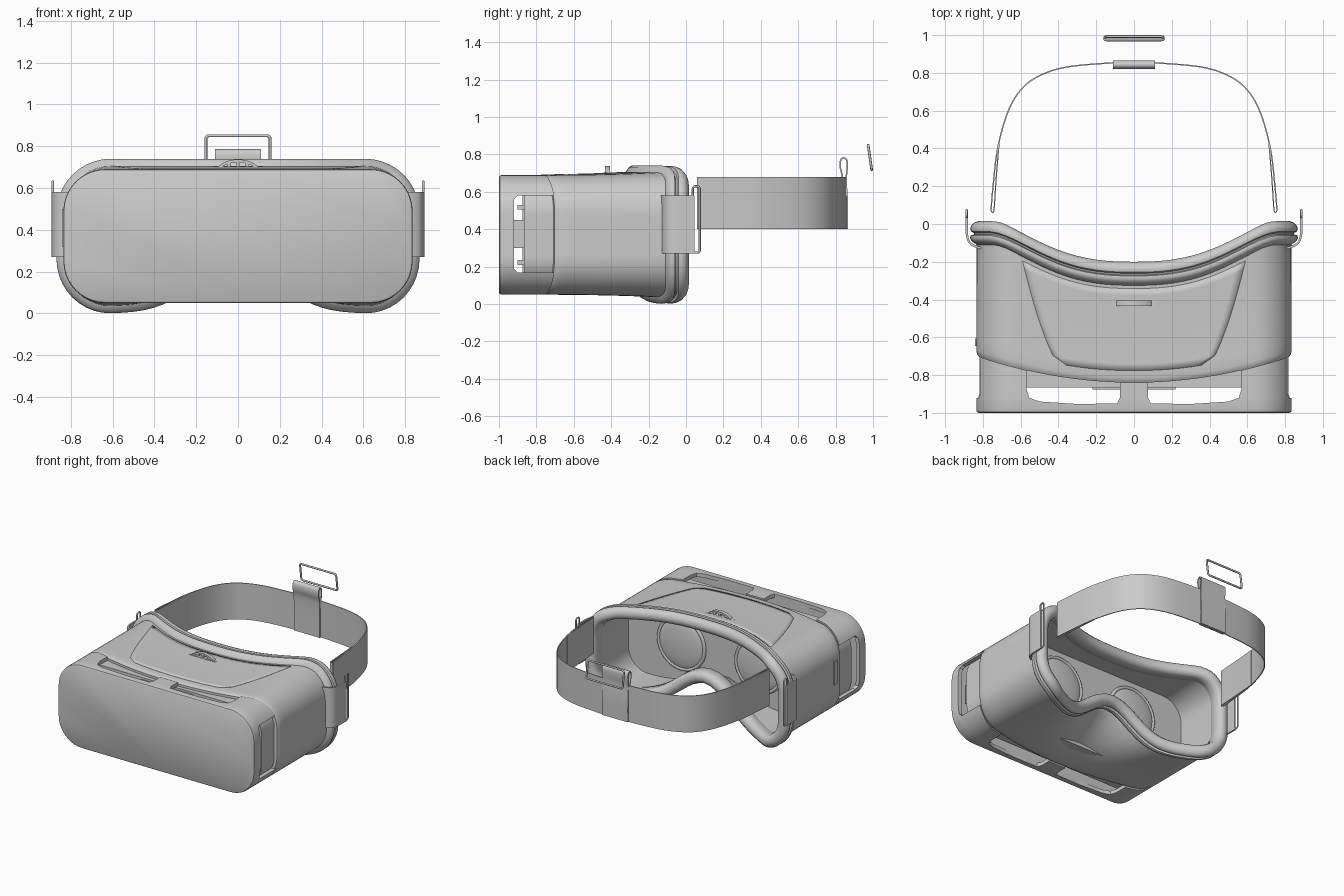
import bpy, bmesh, math
from mathutils import Vector

if "Cube" in bpy.data.objects:
    bpy.data.objects.remove(bpy.data.objects["Cube"])

MAPS = {'x': lambda a, b, c: (c, a, b),   # path in yz, depth along x
        'y': lambda a, b, c: (a, c, b),   # path in xz, depth along y
        'z': lambda a, b, c: (a, b, c)}   # path in xy, depth along z


def loft(name, rings, angle=35):
    bm = bmesh.new()
    vs = [[bm.verts.new(p) for p in r] for r in rings]
    n = len(rings[0])
    for a, b in zip(vs, vs[1:]):
        for i in range(n):
            bm.faces.new((a[i], a[(i + 1) % n], b[(i + 1) % n], b[i]))
    bm.faces.new(vs[0])
    bm.faces.new(vs[-1])
    return finish(name, bm, angle)


def finish(name, bm, angle=35):
    bmesh.ops.recalc_face_normals(bm, faces=bm.faces)
    me = bpy.data.meshes.new(name)
    bm.to_mesh(me)
    bm.free()
    ob = bpy.data.objects.new(name, me)
    bpy.context.collection.objects.link(ob)
    smooth(ob, angle)
    return ob


def smooth(ob, angle=35):
    bpy.ops.object.select_all(action='DESELECT')
    ob.select_set(True)
    bpy.context.view_layer.objects.active = ob
    bpy.ops.object.shade_smooth_by_angle(angle=math.radians(angle))


def prism(name, pts, lo, hi, axis):
    return loft(name, [[MAPS[axis](a, b, c) for a, b in pts] for c in (lo, hi)])


def box(name, x0, x1, y0, y1, z0, z1):
    return prism(name, [(x0, y0), (x1, y0), (x1, y1), (x0, y1)], z0, z1, 'z')


def spline(pts, n=6):
    out = []
    for i in range(len(pts) - 1):
        p = [Vector(pts[min(max(i + k, 0), len(pts) - 1)]) for k in (-1, 0, 1, 2)]
        for j in range(n):
            t = j / n
            out.append(0.5 * (2 * p[1] + (p[2] - p[0]) * t + (2 * p[0] - 5 * p[1] + 4 * p[2] - p[3]) * t * t
                              + (3 * p[1] - p[0] - 3 * p[2] + p[3]) * t ** 3))
    return out + [Vector(pts[-1])]


def ribbon(name, pts, thick, lo, hi, axis):
    path, rings = spline(pts), []
    for i, p in enumerate(path):
        t = (path[min(i + 1, len(path) - 1)] - path[max(i - 1, 0)]).normalized()
        o = Vector((-t.y, t.x)) * thick / 2
        rings.append([MAPS[axis](*q, c) for q, c in ((p + o, lo), (p - o, lo), (p - o, hi), (p + o, hi))])
    return loft(name, rings)


def outline(hw, z0, z1, r, nose=0.0, seg=10, fill=24):
    corners = []
    for i, (sx, sz) in enumerate(((1, 1), (-1, 1), (-1, -1), (1, -1))):
        cx, cz = sx * (hw - r), (z1 - r if sz > 0 else z0 + r)
        corners.append([Vector((cx + r * math.cos(a), cz + r * math.sin(a)))
                        for a in ((i + k / seg) * math.pi / 2 for k in range(seg + 1))])
    pts = []
    for i, c in enumerate(corners):
        pts += c
        pts += [c[-1].lerp(corners[(i + 1) % 4][0], k / fill) for k in range(1, fill)]
    for p in pts:
        if p.y < (z0 + z1) / 2:
            p.y += nose * math.exp(-(p.x / 0.27) ** 2)
    return pts


def inset(pts, d):
    n, out = len(pts), []
    for i, p in enumerate(pts):
        t = (pts[(i + 1) % n] - pts[i - 1]).normalized()
        out.append(p + Vector((-t.y, t.x)) * d)
    return out


def ring(pts, y):
    return [(p.x, y(p.x) if callable(y) else y, p.y) for p in pts]


def wire(name, loop, radius):
    cu = bpy.data.curves.new(name, 'CURVE')
    cu.dimensions, cu.bevel_depth, cu.bevel_resolution = '3D', radius, 2
    sp = cu.splines.new('POLY')
    sp.points.add(len(loop) - 1)
    for q, p in zip(sp.points, loop):
        q.co = (*p, 1)
    sp.use_cyclic_u = True
    ob = bpy.data.objects.new(name, cu)
    bpy.context.collection.objects.link(ob)
    bpy.ops.object.select_all(action='DESELECT')
    ob.select_set(True)
    bpy.context.view_layer.objects.active = ob
    bpy.ops.object.convert(target='MESH')
    smooth(bpy.context.object, 60)


# front seam bow and face curve
def y_seam(x):
    return -0.84 + 0.14 * min(1, abs(x) / 0.83) ** 2


def y_face(x):
    return -0.2 + 0.215 * math.sin(math.pi / 2 * min(1, abs(x) / 0.78) ** 2.5)


front = outline(0.835, 0.05, 0.69, 0.2)
face = outline(0.868, 0.0, 0.74, 0.26, 0.25)
rear = inset(face, 0.035)

# front cover with cut-out sides, top and bottom
cover = loft("front_cover", [ring(inset(front, 0.012), -1.0), ring(inset(front, 0.003), -0.995),
                             ring(front, -0.985), ring(front, -0.92), ring(front, y_seam),
                             ring(inset(front, 0.028), y_seam), ring(inset(front, 0.028), -0.955)])
for s in (-1, 1):
    hole = [(0.075, -0.6), (0.075, -0.92), (0.09, -0.95), (0.3, -0.953), (0.5, -0.94), (0.555, -0.92),
            (0.57, -0.87), (0.57, -0.6)]
    slot = [(-0.6, 0.17), (-0.9, 0.17), (-0.92, 0.19), (-0.92, 0.56), (-0.9, 0.58), (-0.6, 0.58)]
    for cutter in (prism("cutter", [(s * x, y) for x, y in hole], -0.2, 1, 'z'),
                   prism("cutter", slot, s * 0.7, s * 0.95, 'x')):
        cutter.hide_render = True
        m = cover.modifiers.new("cut", 'BOOLEAN')
        m.operation, m.object = 'DIFFERENCE', cutter
        bpy.context.view_layer.objects.active = cover
        bpy.ops.object.modifier_apply(modifier=m.name)
        bpy.data.objects.remove(cutter)
smooth(cover)

# tray block behind the cover, with side clamps
tray = inset(front, 0.03)
loft("phone_tray", [ring(tray, -0.865), ring(tray, -0.59)])
box("tray_lip", -0.22, 0.22, -0.875, -0.86, 0.1, 0.645)
for s in (-1, 1):
    for name, z0, z1, y0 in (("clamp", 0.3, 0.45, -0.93), ("upper_pin", 0.505, 0.53, -0.9),
                             ("lower_pin", 0.21, 0.235, -0.9)):
        box(name, *sorted((s * 0.66, s * 0.76)), y0, -0.86, z0, z1)


# main body: outer skin blends into the nose groove, inner skin ends at the lens wall
def section(t):
    return [a.lerp(b, t * t) for a, b in zip(front, rear)]


def body_y(x, t):
    return y_seam(x) * (1 - t) + (y_face(x) - 0.11) * t


rings = [ring(inset(front, 0.03), -0.58), ring(inset(front, 0.03), y_seam),
         ring(inset(front, 0.012), y_seam), ring(inset(front, 0.004), lambda x: y_seam(x) + 0.012)]
for k in range(13):
    t = 0.05 + 0.95 * k / 12
    rings.append(ring(section(t), lambda x: body_y(x, t)))
rings += [ring(inset(rear, 0.055), lambda x: y_face(x) - 0.09), ring(inset(section(0.8), 0.05), -0.42)]
loft("body", rings)

# flange and face cushion
profile = [(0.06, -0.13), (0.035, -0.125), (0.008, -0.105), (0, -0.09), (0.003, -0.075), (0.022, -0.07),
           (0.02, -0.062), (0.005, -0.055), (0.001, -0.04), (0.008, -0.02), (0.025, -0.006), (0.045, 0),
           (0.068, -0.004), (0.085, -0.018), (0.093, -0.04), (0.092, -0.1)]
cushion = [[(q.x, y_face(p.x) + dy, q.y) for p, q in zip(face, inset(face, d))] for d, dy in profile]
bm = bmesh.new()
vs = [[bm.verts.new(p) for p in r] for r in cushion]
for a, b in zip(vs, vs[1:] + vs[:1]):
    for i in range(len(a)):
        j = (i + 1) % len(a)
        bm.faces.new((a[i], a[j], b[j], b[i]))
finish("face_cushion", bm, 50)

# lenses
for s in (-1, 1):
    bpy.ops.mesh.primitive_torus_add(location=(s * 0.33, -0.42, 0.4), rotation=(math.pi / 2, 0, 0),
                                     major_radius=0.195, minor_radius=0.014, major_segments=48, minor_segments=8)
    bpy.context.object.name = "lens_rim"
    smooth(bpy.context.object, 60)
    bpy.ops.mesh.primitive_uv_sphere_add(segments=40, ring_count=16, location=(s * 0.33, -0.42, 0.4))
    bpy.context.object.name = "lens"
    bpy.context.object.scale = (0.19, 0.03, 0.19)
    smooth(bpy.context.object, 60)

# raised top panel following the body skin
bm = bmesh.new()
grid = []
for k in range(13):
    t = 0.12 + 0.82 * k / 12
    hw = (0.33 + 0.27 * t ** 0.6) * (0.88 if k == 0 else 1)
    grid.append([bm.verts.new((hw * u / 12, body_y(hw * u / 12, t), 0.693 + 0.015 * t * t))
                 for u in range(-12, 13)])
for a, b in zip(grid, grid[1:]):
    for i in range(24):
        bm.faces.new((a[i], a[i + 1], b[i + 1], b[i]))
panel = finish("top_panel", bm)
panel.modifiers.new("thickness", 'SOLIDIFY').thickness = 0.006

# top strap hook
pill = [(sx * 0.1 + 0.02 * math.cos(a), -0.42 + 0.02 * math.sin(a)) for sx, a0 in ((1, -90), (-1, 90))
        for a in (math.radians(a0 + 20 * k) for k in range(10))]
prism("hook_base", pill, 0.68, 0.704, 'z')
ribbon("hook_arch", [(-0.1, 0.69), (-0.06, 0.718), (0, 0.73), (0.06, 0.718), (0.1, 0.69)], 0.014,
       -0.434, -0.406, 'y')
for x in (-0.045, 0, 0.045):
    box("hook_tooth", x - 0.008, x + 0.008, -0.43, -0.41, 0.69, 0.725)

# side slider
box("side_slider", -0.842, -0.82, -0.645, -0.605, 0.32, 0.5)

# strap clips with wire loops, and folded strap tails
for s in (-1, 1):
    ribbon("strap_clip", [(s * x, y) for x, y in ((0.79, -0.13), (0.83, -0.122), (0.868, -0.1),
                          (0.884, -0.06), (0.886, 0), (0.886, 0.045))], 0.012, 0.27, 0.58, 'z')
    wire("side_wire_loop", [(s * 0.886, 0.055 + p.x, p.y) for p in outline(0.019, 0.275, 0.63, 0.015, 0, 4, 2)],
         0.006)
    ribbon("strap_tail", [(s * x, y) for x, y in ((0.757, 0.075), (0.752, 0.063), (0.743, 0.066),
                          (0.739, 0.1), (0.729, 0.25), (0.714, 0.43))], 0.006, 0.4, 0.68, 'z')

# head strap
half = [(0.757, 0.075), (0.746, 0.2), (0.722, 0.4), (0.665, 0.6), (0.59, 0.72), (0.49, 0.79), (0.35, 0.832),
        (0.13, 0.852)]
ribbon("head_strap", half + [(0, 0.855)] + [(-x, y) for x, y in half[::-1]], 0.007, 0.4, 0.68, 'z')

# rear buckle: folded sheet with an open loop on top
ribbon("rear_buckle", [(0.862, 0.4), (0.862, 0.55), (0.856, 0.66), (0.862, 0.73), (0.86, 0.768), (0.843, 0.782),
                       (0.827, 0.768), (0.825, 0.73), (0.838, 0.67), (0.842, 0.55), (0.842, 0.4)],
       0.008, -0.11, 0.11, 'x')

# rear wire loop, tilted
wire("rear_wire_loop", [(p.x, 0.993 - (p.y - 0.715) * 0.14, p.y)
                        for p in outline(0.154, 0.718, 0.85, 0.015, 0, 4, 2)], 0.007)
